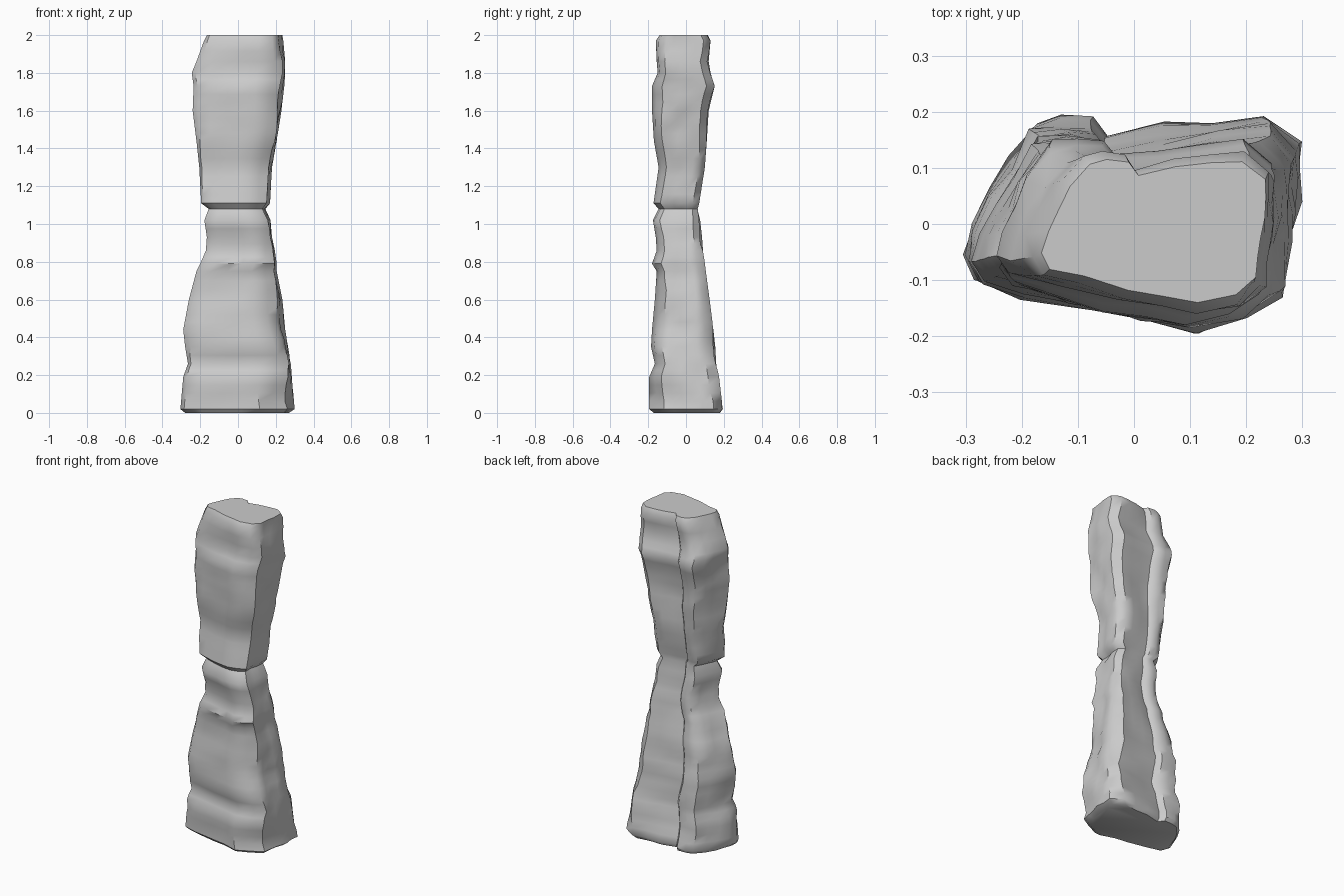
import bpy, bmesh
from mathutils import Vector, noise

if "Cube" in bpy.data.objects:
    bpy.data.objects.remove(bpy.data.objects["Cube"])

# Plan outline of the pillar, normalised to -1..1
SECTION = [(-1, -.32), (-.9, -.54), (-.62, -.66), (-.2, -.8), (.4, -1), (.72, -.87),
           (.93, -.66), (.97, -.1), (1, .72), (.82, 1), (.2, .87), (-.12, .78),
           (-.2, .94), (-.4, 1), (-.56, .95), (-.72, .62)]

# Silhouette: z, left, right, front, back
LEVELS = [
    (0, -.28, .27, -.17, .18), (.02, -.305, .3, -.195, .195), (.19, -.29, .285, -.195, .175),
    (.26, -.265, .28, -.165, .16), (.35, -.28, .265, -.185, .155), (.44, -.29, .25, -.18, .145),
    (.6, -.26, .235, -.165, .125), (.75, -.22, .205, -.155, .105), (.79, -.2, .205, -.18, .1),
    (.86, -.17, .195, -.155, .09), (.93, -.165, .18, -.16, .085), (1.02, -.178, .172, -.175, .075),
    (1.08, -.155, .145, -.145, .062), (1.11, -.195, .17, -.172, .07), (1.3, -.205, .18, -.145, .1),
    (1.44, -.22, .205, -.17, .11), (1.6, -.24, .23, -.18, .12), (1.73, -.235, .245, -.18, .152),
    (1.8, -.245, .25, -.15, .13), (1.86, -.22, .25, -.155, .12), (1.97, -.18, .24, -.16, .13),
    (2, -.165, .235, -.14, .115)]


def fit(values, lo, hi):
    a, b = min(values), max(values)
    return [lo + (v - a) / (b - a) * (hi - lo) for v in values]


# Extra levels between the widely spaced ones
rows = []
for a, b in zip(LEVELS, LEVELS[1:]):
    n = max(1, round((b[0] - a[0]) / .045))
    rows += [[p + (q - p) * i / n for p, q in zip(a, b)] for i in range(n)]
rows.append(list(LEVELS[-1]))

# Extra points around the outline
outline = []
for a, b in zip(SECTION, SECTION[1:] + SECTION[:1]):
    a, b = Vector(a), Vector(b)
    n = max(1, round((b - a).length / .3))
    outline += [a.lerp(b, i / n) for i in range(n)]

# Stacked rings, chipped by noise and fitted to the silhouette
bm = bmesh.new()
rings = []
for z, x0, x1, y0, y1 in rows:
    xs, ys = [], []
    for p in outline:
        s = Vector((p.x * 2.2, p.y * 1.6, z * 5))
        k = 1 + .09 * noise.noise(s) + .05 * noise.noise(s * 2.3)
        xs.append(p.x * k)
        ys.append(p.y * k)
    xs, ys = fit(xs, x0, x1), fit(ys, y0, y1)
    rings.append([bm.verts.new((x, y, z)) for x, y in zip(xs, ys)])
for lower, upper in zip(rings, rings[1:]):
    for i in range(len(lower)):
        j = (i + 1) % len(lower)
        bm.faces.new((lower[i], lower[j], upper[j], upper[i]))
bm.faces.new(rings[0][::-1])
bm.faces.new(rings[-1])
bmesh.ops.recalc_face_normals(bm, faces=bm.faces)

mesh = bpy.data.meshes.new("rock_pillar")
bm.to_mesh(mesh)
bm.free()
pillar = bpy.data.objects.new("rock_pillar", mesh)
bpy.context.collection.objects.link(pillar)
bpy.context.view_layer.objects.active = pillar
pillar.select_set(True)
bpy.ops.object.shade_smooth_by_angle(angle=.75)
